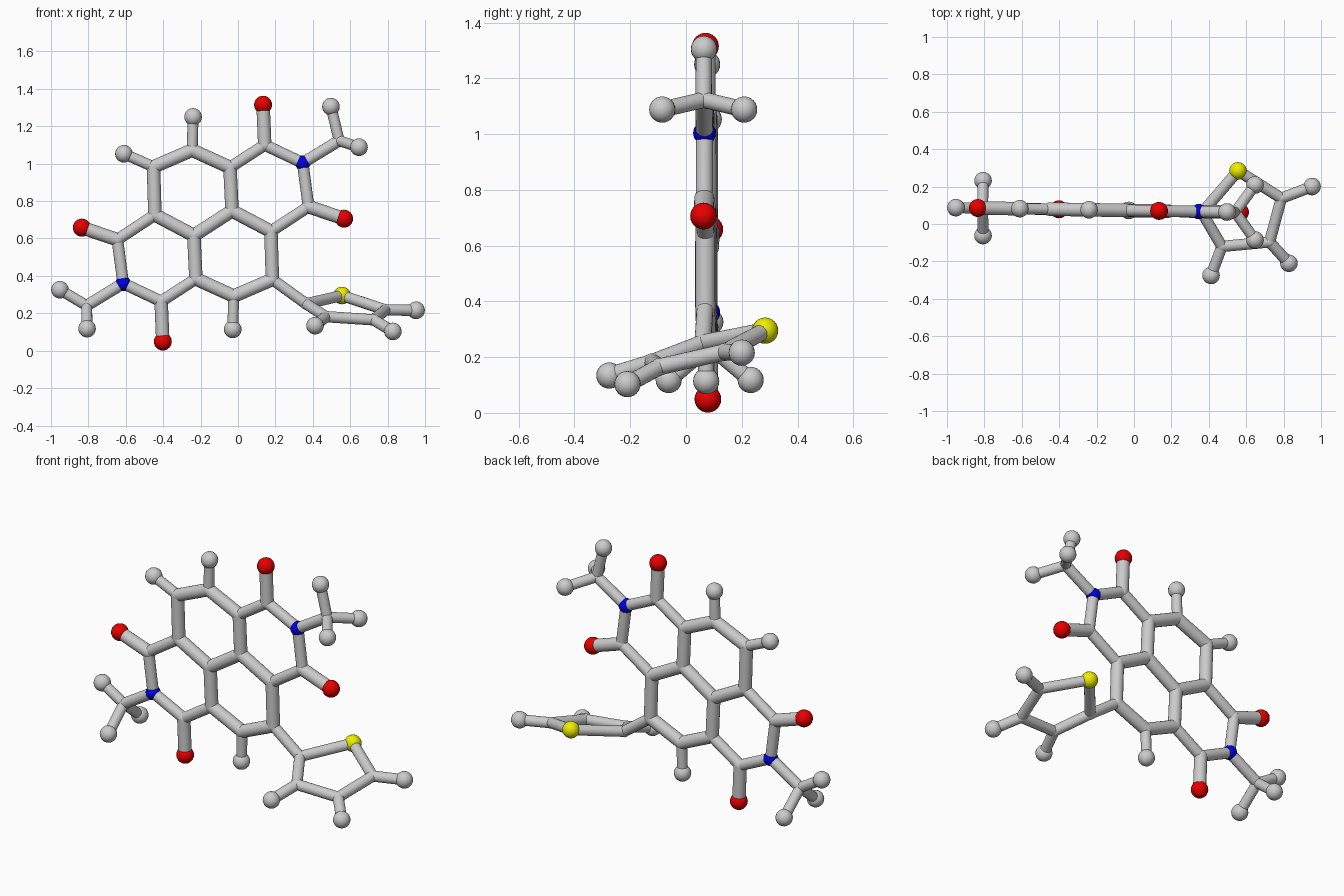
import bpy, bmesh, math
from mathutils import Vector, Matrix

if "Cube" in bpy.data.objects:
    bpy.data.objects.remove(bpy.data.objects["Cube"])


def finish(bm, name, mat=None):
    me = bpy.data.meshes.new(name)
    bm.to_mesh(me)
    bm.free()
    for p in me.polygons:
        p.use_smooth = True
    if mat:
        me.materials.append(mat)
    ob = bpy.data.objects.new(name, me)
    bpy.context.collection.objects.link(ob)
    bpy.ops.object.select_all(action='DESELECT')
    ob.select_set(True)
    bpy.context.view_layer.objects.active = ob
    bpy.ops.object.shade_smooth_by_angle(angle=math.radians(40))
    return ob


def balls(name, points, r, mat=None):
    bm = bmesh.new()
    for p in points:
        bmesh.ops.create_uvsphere(bm, u_segments=20, v_segments=12, radius=r,
                                  matrix=Matrix.Translation(p))
    return finish(bm, name, mat)


def sticks(name, pairs, r):
    bm = bmesh.new()
    for a, b in pairs:
        d = b - a
        m = Matrix.Translation((a + b) / 2) @ d.to_track_quat('Z', 'Y').to_matrix().to_4x4()
        bmesh.ops.create_cone(bm, cap_ends=True, segments=20, radius1=r, radius2=r,
                              depth=d.length, matrix=m)
    return finish(bm, name)


def material(name, rgb):
    m = bpy.data.materials.new(name)
    m.diffuse_color = (*rgb, 1)
    m.use_nodes = True
    m.node_tree.nodes["Principled BSDF"].inputs["Base Color"].default_value = m.diffuse_color
    return m


red = material("red", (0.8, 0.0, 0.0))
blue = material("blue", (0.0, 0.0, 0.8))
yellow = material("yellow", (0.85, 0.85, 0.0))


def flat(x, z):
    """Point in the nearly vertical plane of the fused rings."""
    return Vector((x, 0.072 - 0.016 * x, z))


# Upper half of the fused rings; the lower half is a half turn of it
half = {
    "a": (-0.452, 0.983), "b": (-0.245, 1.072), "c": (-0.043, 0.98),
    "d": (0.143, 1.1), "n": (0.346, 1.004), "e": (0.377, 0.77),
    "f": (0.176, 0.638), "g": (-0.032, 0.748),
    "o": (0.134, 1.315), "q": (0.567, 0.706), "h": (-0.24, 1.25),
    "m": (0.541, 1.123),
}
P = {}
for k, (x, z) in half.items():
    P[k + "1"] = flat(x, z)
    P[k + "2"] = flat(-0.268 - x, 1.364 - z)

# Methyl hydrogens
for end, tip, pair in (("1", (0.497, 1.305), (0.647, 1.088)),
                       ("2", (-0.952, 0.326), (-0.807, 0.118))):
    P["u" + end] = flat(*tip)
    for k, s in (("v", 1), ("w", -1)):
        P[k + end] = flat(*pair) + Vector((0, 0.147 * s, 0))
P["ha"] = flat(-0.61, 1.053)

# Five-sided ring with sulphur
ring = [Vector(v) for v in ((0.364, 0.06, 0.251), (0.47, -0.12, 0.182),
                            (0.725, -0.096, 0.165), (0.788, 0.138, 0.218),
                            (0.556, 0.284, 0.295))]
ring_h = [Vector(v) for v in ((0.412, -0.275, 0.134), (0.828, -0.21, 0.103),
                              (0.952, 0.2, 0.216))]


def pairs(text):
    """Letter pairs, repeated for both halves."""
    return [(P[t[0] + e], P[t[1] + e]) for t in text.split() for e in "12"]


# Bonds
core = pairs("ab bc cg gf do eq")
core += [(P["f1"], P["a2"]), (P["f2"], P["a1"]), (P["g1"], P["g2"])]
sticks("core_bonds", core, 0.036)
sticks("imide_bonds", pairs("cd dn ne ef nm"), 0.031)
sticks("hydrogen_bonds", pairs("bh mu mv mw") + [(P["a1"], P["ha"])], 0.029)
sticks("side_ring_bonds",
       [(ring[i], ring[(i + 1) % 5]) for i in range(5)]
       + list(zip(ring[1:4], ring_h)) + [(P["a2"], ring[0])], 0.030)

# Atoms
balls("core_carbons", [P[k + e] for k in "abcdefg" for e in "12"], 0.036)
balls("methyl_and_side_ring_carbons", [P["m1"], P["m2"]] + ring[:4], 0.032)
balls("hydrogens", [P[k + e] for k in "huvw" for e in "12"] + [P["ha"]] + ring_h, 0.047)
balls("oxygens", [P[k + e] for k in "oq" for e in "12"], 0.048, red)
balls("nitrogens", [P["n1"], P["n2"]], 0.041, blue)
balls("sulphur", [ring[4]], 0.047, yellow)
